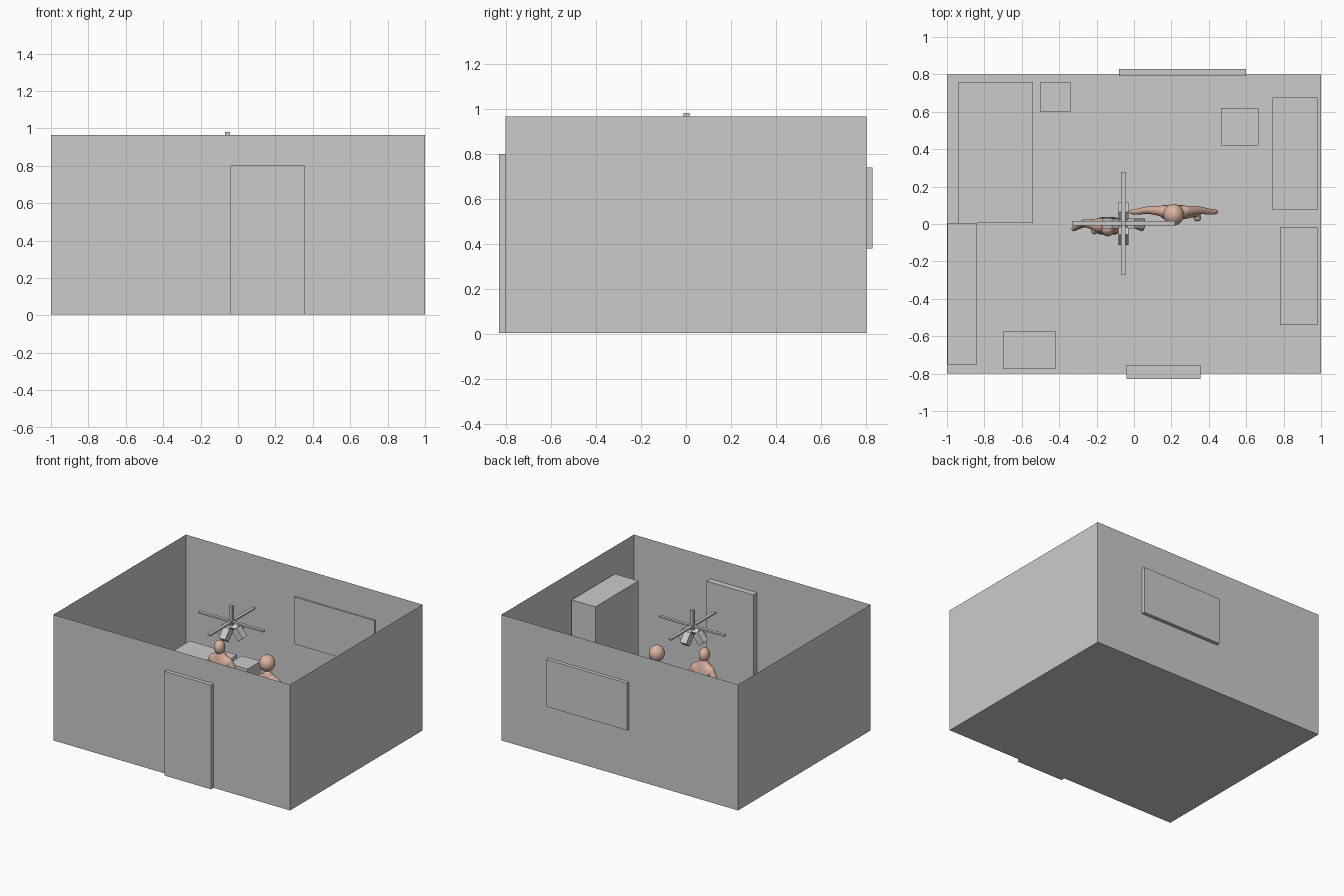
import bpy, bmesh, math
from mathutils import Matrix, Vector

if "Cube" in bpy.data.objects:
    bpy.data.objects.remove(bpy.data.objects["Cube"])

skin = bpy.data.materials.new("skin")
skin.diffuse_color = (0.72, 0.46, 0.36, 1)
skin.use_nodes = True
skin.node_tree.nodes["Principled BSDF"].inputs["Base Color"].default_value = skin.diffuse_color


def obj_from(bm, name):
    me = bpy.data.meshes.new(name)
    bm.to_mesh(me)
    bm.free()
    ob = bpy.data.objects.new(name, me)
    bpy.context.collection.objects.link(ob)
    return ob


def box(name, x0, x1, y0, y1, z0, z1, open_top=False, rot=None):
    bm = bmesh.new()
    bmesh.ops.create_cube(bm, size=1)
    if open_top:
        bmesh.ops.delete(bm, geom=[f for f in bm.faces if f.normal.z > 0.5], context='FACES')
    bmesh.ops.scale(bm, vec=(x1 - x0, y1 - y0, z1 - z0), verts=bm.verts)
    c = Vector(((x0 + x1) / 2, (y0 + y1) / 2, (z0 + z1) / 2))
    bmesh.ops.transform(bm, matrix=Matrix.Translation(c), verts=bm.verts)
    if rot:
        bmesh.ops.transform(bm, matrix=rot, verts=bm.verts)
    return obj_from(bm, name)


# Room shell, open at the top
box("room_shell", -1, 1, -0.8, 0.8, 0.004, 0.965, open_top=True)
box("door", -0.04, 0.355, -0.83, -0.755, 0.004, 0.80)
box("window", -0.08, 0.60, 0.79, 0.828, 0.38, 0.74)

# Furniture
box("rug", -0.37, 0.23, -0.11, 0.57, 0.004, 0.012)
box("bed", -0.94, -0.54, 0.005, 0.76, 0.004, 0.185)
box("nightstand", -0.50, -0.34, 0.60, 0.76, 0.004, 0.19)
box("desk", 0.74, 0.98, 0.075, 0.675, 0.004, 0.30)
box("stool", 0.465, 0.665, 0.42, 0.62, 0.004, 0.18)
box("wardrobe", 0.78, 0.98, -0.54, -0.02, 0.004, 0.77)
box("long_cabinet", -0.998, -0.84, -0.39, 0.005, 0.004, 0.32)
box("short_cabinet", -0.998, -0.84, -0.75, -0.39, 0.004, 0.32)
box("chest", -0.70, -0.42, -0.775, -0.575, 0.004, 0.25)

# Ceiling fan: rod, four blades, four tilted lamp shades
fan = Matrix.Translation((-0.057, 0.003, 0))
box("fan_rod", -0.013, 0.013, -0.013, 0.013, 0.83, 0.98, rot=fan)
for i in range(4):
    turn = fan @ Matrix.Rotation(i * math.pi / 2, 4, 'Z')
    box("fan_blade", 0.0, 0.275, -0.012, 0.012, 0.852, 0.864, rot=turn)
    tilt = turn @ Matrix.Translation((0.02, 0, 0.84)) @ Matrix.Rotation(math.radians(-40), 4, 'Y')
    box("lamp_shade", -0.027, 0.027, -0.027, 0.027, -0.115, -0.03, rot=tilt)


def figure(name, loc, spine, arm, legs, head):
    """Body grown round a simple skeleton; each joint is (x, y, z, radius)."""
    pts, edges = [], []

    def chain(joints, start=None):
        for j in joints:
            pts.append(j)
            if start is not None:
                edges.append((start, len(pts) - 1))
            start = len(pts) - 1

    chain(spine)
    for s, leg in zip((1, -1), legs):
        chain([(s * x, y, z, r) for x, y, z, r in leg], 0)
        chain([(s * x, y, z, r) for x, y, z, r in arm], len(spine) - 2)
    me = bpy.data.meshes.new(name)
    me.from_pydata([p[:3] for p in pts], edges, [])
    me.materials.append(skin)
    ob = bpy.data.objects.new(name, me)
    ob.location = loc
    bpy.context.collection.objects.link(ob)
    sk = ob.modifiers.new("skin", 'SKIN')
    sk.use_smooth_shade = True
    for v, p in zip(me.skin_vertices[0].data, pts):
        v.radius = (p[3], p[3])
    me.skin_vertices[0].data[0].use_root = True
    ob.modifiers.new("smooth", 'SUBSURF').levels = 2
    ob.modifiers["smooth"].render_levels = 2

    # Head
    bm = bmesh.new()
    bmesh.ops.create_uvsphere(bm, u_segments=24, v_segments=16, radius=1)
    x, y, z, w, d, h = head
    bmesh.ops.scale(bm, vec=(w, d, h), verts=bm.verts)
    bmesh.ops.translate(bm, vec=Vector(loc) + Vector((x, y, z)), verts=bm.verts)
    for f in bm.faces:
        f.smooth = True
    obj_from(bm, name + "_head").data.materials.append(skin)


# Adult figure
leg = [(0.04, 0, 0.34, 0.046), (0.055, 0, 0.18, 0.034), (0.068, 0.01, 0.035, 0.022),
       (0.073, -0.045, 0.016, 0.016)]
figure("adult_figure", (-0.14, -0.01, 0),
       [(0, 0, 0.385, 0.058), (0, 0, 0.46, 0.052), (0, 0, 0.545, 0.056), (0, -0.005, 0.63, 0.024)],
       [(0.07, 0.005, 0.55, 0.03), (0.125, 0.015, 0.44, 0.023), (0.165, -0.005, 0.345, 0.017),
        (0.187, -0.02, 0.29, 0.014)],
       (leg, leg), (0, -0.012, 0.65, 0.037, 0.044, 0.052))

# Smaller, large-headed figure standing with one leg out
figure("child_figure", (0.212, 0.06, 0),
       [(0, 0, 0.31, 0.05), (0, 0, 0.38, 0.046), (0, 0, 0.455, 0.05), (0, -0.005, 0.54, 0.022)],
       [(0.065, 0.01, 0.46, 0.03), (0.135, 0.015, 0.395, 0.022), (0.195, 0.005, 0.34, 0.017),
        (0.235, 0.005, 0.305, 0.013)],
       ([(0.04, 0, 0.27, 0.04), (0.085, 0, 0.15, 0.031), (0.122, 0, 0.035, 0.022),
         (0.13, -0.045, 0.02, 0.018)],
        [(0.035, 0, 0.27, 0.04), (0.04, 0, 0.15, 0.031), (0.05, 0.01, 0.035, 0.022),
         (0.052, -0.025, 0.02, 0.018)]),
       (0, -0.01, 0.595, 0.055, 0.058, 0.06))
